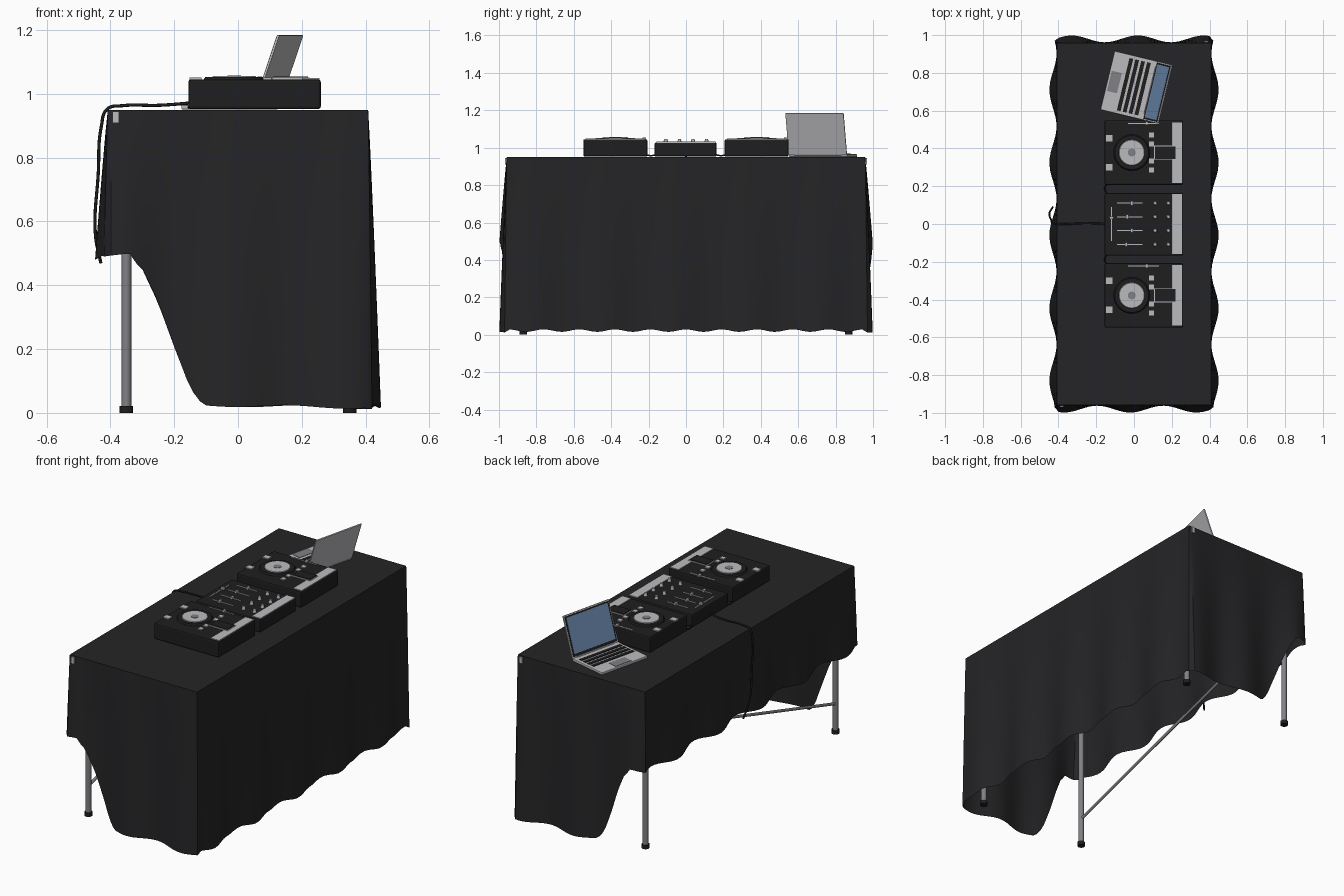
import bpy, bmesh, math
from mathutils import Matrix, Vector

if "Cube" in bpy.data.objects:
    bpy.data.objects.remove(bpy.data.objects["Cube"])

def mat(name, r, g, b):
    m = bpy.data.materials.new(name)
    m.diffuse_color = (r, g, b, 1)
    m.use_nodes = True
    m.node_tree.nodes["Principled BSDF"].inputs["Base Color"].default_value = m.diffuse_color
    return m

BLACK = mat("black_cloth", .018, .018, .02)
BODY = mat("dark_plastic", .013, .013, .014)
LIGHT = mat("light_panel", .5, .5, .52)
STEEL = mat("steel", .22, .22, .24)
BLUE = mat("screen_blue", .15, .25, .42)

def finish(name, bm, m, bevel=0, smooth=False):
    me = bpy.data.meshes.new(name)
    bm.to_mesh(me)
    bm.free()
    ob = bpy.data.objects.new(name, me)
    bpy.context.collection.objects.link(ob)
    me.materials.append(m)
    if bevel:
        b = ob.modifiers.new("bevel", 'BEVEL')
        b.width, b.segments = bevel, 2
    if smooth:
        bpy.context.view_layer.objects.active = ob
        ob.select_set(True)
        bpy.ops.object.shade_smooth_by_angle(angle=math.radians(35))
        ob.select_set(False)
    return ob

def box(name, c, s, m, bevel=0, M=Matrix()):
    bm = bmesh.new()
    bmesh.ops.create_cube(bm, size=1, matrix=M @ Matrix.Translation(c) @ Matrix.Diagonal((*s, 1)))
    return finish(name, bm, m, bevel)

def rod(name, a, b, r, m, n=20, r2=None):
    a, b = Vector(a), Vector(b)
    d = b - a
    M = Matrix.Translation((a + b) / 2) @ d.to_track_quat('Z', 'Y').to_matrix().to_4x4()
    bm = bmesh.new()
    bmesh.ops.create_cone(bm, cap_ends=True, segments=n, radius1=r, radius2=r if r2 is None else r2,
                          depth=d.length, matrix=M)
    return finish(name, bm, m, smooth=True)

def cable(name, pts, r=.005):
    cu = bpy.data.curves.new(name, 'CURVE')
    cu.dimensions = '3D'
    cu.bevel_depth, cu.bevel_resolution, cu.use_fill_caps = r, 2, True
    sp = cu.splines.new('BEZIER')
    sp.bezier_points.add(len(pts) - 1)
    for p, co in zip(sp.bezier_points, pts):
        p.co = co
        p.handle_left_type = p.handle_right_type = 'AUTO'
    cu.materials.append(BODY)
    bpy.context.collection.objects.link(bpy.data.objects.new(name, cu))

# --- draped cloth: top sheet plus a rippled skirt, short on the -x side
HX, HY, TOP = .408, .958, .95
HEM = [(-.42, .49), (-.34, .50), (-.32, .47), (-.3, .45), (-.25, .34), (-.2, .2), (-.15, .07), (-.11, .02), (.42, .012)]

def hem(x):
    for (x0, z0), (x1, z1) in zip(HEM, HEM[1:]):
        if x <= x1:
            return z0 + (z1 - z0) * (x - x0) / (x1 - x0)
    return HEM[-1][1]

cols = []   # (x, y, normal x, normal y, flare, hem height)
def side_x(sx):
    for i in range(61):
        y = sx * HY * (-1 + 2 * (i + .5) / 61)
        w = .5 + .5 * math.cos(2 * math.pi * (y + .83) / .385)
        z = .015 + .014 * (.5 + .5 * math.cos(2 * math.pi * y / .19)) if sx > 0 else .50 - .02 * w
        cols.append((sx * HX, y, sx, 0, .002 + .038 * w, z))
def side_y(sy):
    for i in range(41):
        x = -sy * HX * (-1 + 2 * (i + .5) / 41)
        w = .5 + .5 * math.cos(2 * math.pi * (x - .02 * sy) / .35)
        cols.append((x, sy * HY, 0, sy, .004 + .036 * w, hem(x) + .008 * (1 - w)))
def corner(sx, sy):
    cols.append((sx * HX, sy * HY, sx, sy, .012, .012 if sx > 0 else .49))
corner(1, -1); side_x(1); corner(1, 1); side_y(1)
corner(-1, 1); side_x(-1); corner(-1, -1); side_y(-1)

bm = bmesh.new()
ROWS = 8
grid = []
for x, y, nx, ny, f, z in cols:
    col = []
    for r in range(ROWS + 1):
        t = r / ROWS
        o = f * t ** .9
        col.append(bm.verts.new((x + nx * o, y + ny * o, TOP + (z - TOP) * t)))
    grid.append(col)
for a, b in zip(grid, grid[1:] + grid[:1]):
    for r in range(ROWS):
        bm.faces.new((a[r], a[r + 1], b[r + 1], b[r]))
bm.faces.new([c[0] for c in grid])
bmesh.ops.recalc_face_normals(bm, faces=bm.faces)
finish("table_cloth", bm, BLACK, smooth=True)

# --- folding table under the cloth
box("table_top", (0, 0, .93), (.80, 1.90, .03), LIGHT)
for sx in (-1, 1):
    for sy in (-1, 1):
        x, y = sx * .35, sy * .87
        rod("table_leg", (x, y, .015), (x, y, .92), .0155, STEEL)
        rod("leg_foot", (x, y, 0), (x, y, .022), .021, BODY)
    rod("diagonal_brace", (sx * .35, -.87, .17), (sx * .35, .87, .69), .008, STEEL, 12)
for s in (-1, 1):
    box("cloth_clip", (s * .383, s * .964, .927), (.02, .008, .036), LIGHT)

# --- two media players
def player(cy):
    z = 1.045
    box("player_body", (.052, cy, .9985), (.415, .342, .093), BODY, .008)
    box("player_rear_panel", (.228, cy, z + .001), (.055, .32, .006), LIGHT)
    rod("jog_base", (-.012, cy, z - .002), (-.012, cy, z + .008), .097, BODY, 40, .09)
    rod("jog_wheel", (-.012, cy, z + .006), (-.012, cy, z + .011), .07, LIGHT, 40, .066)
    rod("jog_hub", (-.012, cy, z + .008), (-.012, cy, z + .013), .021, STEEL, 24)
    box("screen_frame", (.165, cy, z + .003), (.118, .075, .006), LIGHT)
    box("player_screen", (.165, cy, z + .006), (.108, .066, .008), BODY)
    for dy in (-.077, .077):
        box("play_button", (-.133, cy + dy, z + .002), (.038, .034, .008), LIGHT)
    for dy in (-.093, -.045, .045, .093):
        box("cue_button", (.092, cy + dy, z + .002), (.026, .026, .008), LIGHT)
    box("pitch_track", (.05, cy + .155, z + .001), (.165, .006, .004), LIGHT)
    box("pitch_cap", (.068, cy + .155, z + .004), (.014, .02, .012), LIGHT)
for cy in (.378, -.378):
    player(cy)

# --- mixer between the players
z = 1.028
box("mixer_body", (.052, -.002, .99), (.415, .332, .076), BODY, .008)
box("mixer_rear_panel", (.228, 0, z + .001), (.055, .318, .006), LIGHT)
for y, cap in ((.11, -.012), (.038, -.035), (-.035, -.012), (-.108, -.04)):
    box("fader_track", (-.022, y, z + .001), (.135, .005, .004), LIGHT)
    box("fader_cap", (cap, y, z + .005), (.013, .022, .012), LIGHT)
    for x in (.112, .182):
        rod("mixer_knob", (x, y, z - .001), (x, y, z + .018), .011, LIGHT, 14, .008)
box("crossfader_track", (-.12, 0, z + .001), (.005, .18, .004), LIGHT)
box("crossfader_cap", (-.12, .033, z + .005), (.022, .013, .012), LIGHT)

# --- cables
cable("power_cable", [(-.14, 0, .972), (-.25, .004, .964), (-.36, 0, .963), (-.41, 0, .952),
                      (-.428, .002, .9), (-.438, .02, .75), (-.447, .06, .56), (-.43, .09, .47)])
for s in (-1, 1):
    cable("link_cable", [(-.13, s * .15, .965), (-.155, s * .185, .958), (-.13, s * .23, .965)], .004)

# --- laptop, turned on the table
L = Matrix.Translation((-.026, .733, TOP)) @ Matrix.Rotation(math.radians(-13.6), 4, 'Z')
box("laptop_base", (0, 0, .008), (.235, .32, .014), LIGHT, .003, L)
for i in range(4):
    box("key_row", (-.022 + i * .032, 0, .016), (.02, .285, .004), BODY, 0, L)
box("trackpad", (-.08, 0, .0155), (.055, .11, .003), STEEL, 0, L)
H = L @ Matrix.Translation((.115, 0, .014)) @ Matrix.Rotation(math.radians(19), 4, 'Y')
box("laptop_lid", (.004, 0, .117), (.008, .32, .234), LIGHT, .002, H)
box("lid_bezel", (-.0005, 0, .117), (.002, .306, .22), BODY, 0, H)
box("laptop_screen", (-.0015, 0, .12), (.002, .288, .198), BLUE, 0, H)
rod("laptop_hinge", H @ Vector((.002, -.13, 0)), H @ Vector((.002, .13, 0)), .006, STEEL, 12)
